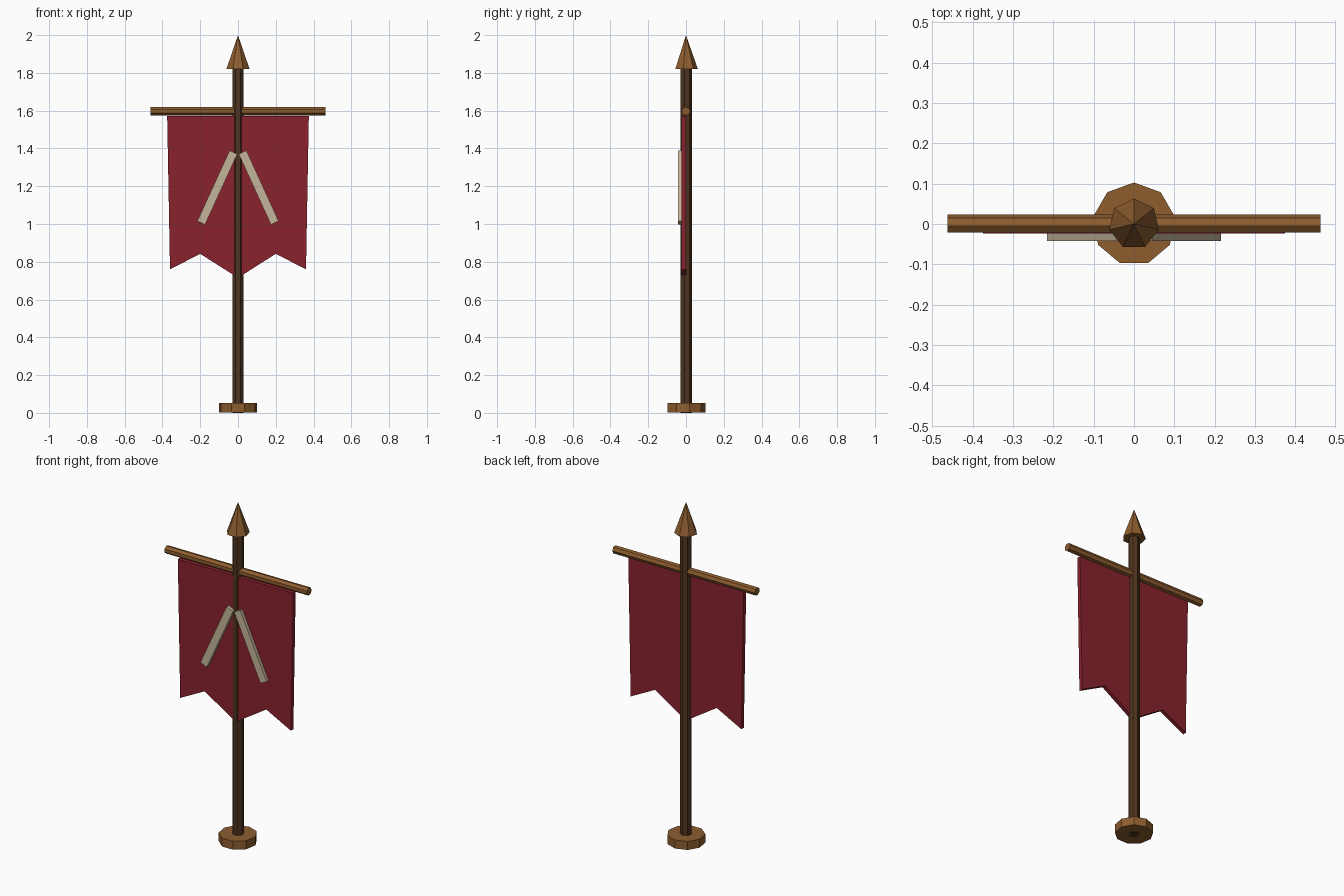
import bpy
import bmesh
import math
from mathutils import Matrix, Vector

cube = bpy.data.objects.get("Cube")
if cube:
    bpy.data.objects.remove(cube, do_unlink=True)


def material(name, rgb):
    mat = bpy.data.materials.new(name)
    mat.use_nodes = True
    colour = (*rgb, 1.0)
    mat.diffuse_color = colour
    mat.node_tree.nodes["Principled BSDF"].inputs["Base Color"].default_value = colour
    return mat


dark_wood = material("dark wood", (0.08, 0.036, 0.014))
light_wood = material("light wood", (0.27, 0.11, 0.028))
red_cloth = material("red cloth", (0.25, 0.016, 0.027))
bone = material("bone", (0.56, 0.46, 0.32))


def add_object(name, bm, mat):
    bmesh.ops.recalc_face_normals(bm, faces=bm.faces)
    mesh = bpy.data.meshes.new(name)
    bm.to_mesh(mesh)
    bm.free()
    mesh.materials.append(mat)
    obj = bpy.data.objects.new(name, mesh)
    bpy.context.collection.objects.link(obj)
    return obj


def prism(name, mat, sides, radius, low, high, top_radius=None, turn=Matrix()):
    """Flat-sided rod or cone with one corner towards the back."""
    bm = bmesh.new()
    top = radius if top_radius is None else top_radius
    rings = []
    for r, z in ((radius, low), (top, high)):
        angles = [math.tau * i / sides for i in range(sides)]
        rings.append([bm.verts.new((r * math.sin(a), r * math.cos(a), z)) for a in angles])
    bm.faces.new(rings[0])
    bm.faces.new(rings[1])
    for i in range(sides):
        j = (i + 1) % sides
        bm.faces.new((rings[0][i], rings[0][j], rings[1][j], rings[1][i]))
    bmesh.ops.remove_doubles(bm, verts=bm.verts, dist=1e-5)
    bm.transform(turn)
    return add_object(name, bm, mat)


def slab(name, mat, outline, front, back):
    """Front outline in x and z, given a depth along y."""
    bm = bmesh.new()
    face = bm.faces.new([bm.verts.new((x, front, z)) for x, z in outline])
    extruded = bmesh.ops.extrude_face_region(bm, geom=[face])["geom"]
    moved = [v for v in extruded if isinstance(v, bmesh.types.BMVert)]
    bmesh.ops.translate(bm, verts=moved, vec=(0, back - front, 0))
    return add_object(name, bm, mat)


# Foot, pole, spear tip and crossbar
prism("base", light_wood, 9, 0.103, 0.002, 0.052)
prism("pole", dark_wood, 7, 0.031, 0.0, 1.83)
prism("spear_tip", light_wood, 7, 0.063, 1.82, 2.0, top_radius=0.0)
bar_turn = Matrix.Translation((0, 0, 1.597)) @ Matrix.Rotation(math.pi / 2, 4, "Y")
prism("crossbar", light_wood, 7, 0.023, -0.463, 0.463, turn=bar_turn)

# Cloth with a notched lower edge
half = [(0.375, 1.572), (0.36, 0.76), (0.2, 0.842)]
outline = half + [(0, 0.715)] + [(-x, z) for x, z in reversed(half)]
slab("banner_cloth", red_cloth, outline, -0.023, 0.0)

# Slanted emblem strips, mirrored
for side, name in ((1, "left_strip"), (-1, "right_strip")):
    top, bottom = Vector((0.024, 1.38)), Vector((0.195, 1.006))
    along = (bottom - top).normalized()
    across = Vector((-along.y, along.x)) * 0.0225
    corners = [top + across, bottom + across, bottom - across, top - across]
    slab(name, bone, [(side * c.x, c.y) for c in corners], -0.042, -0.022)
